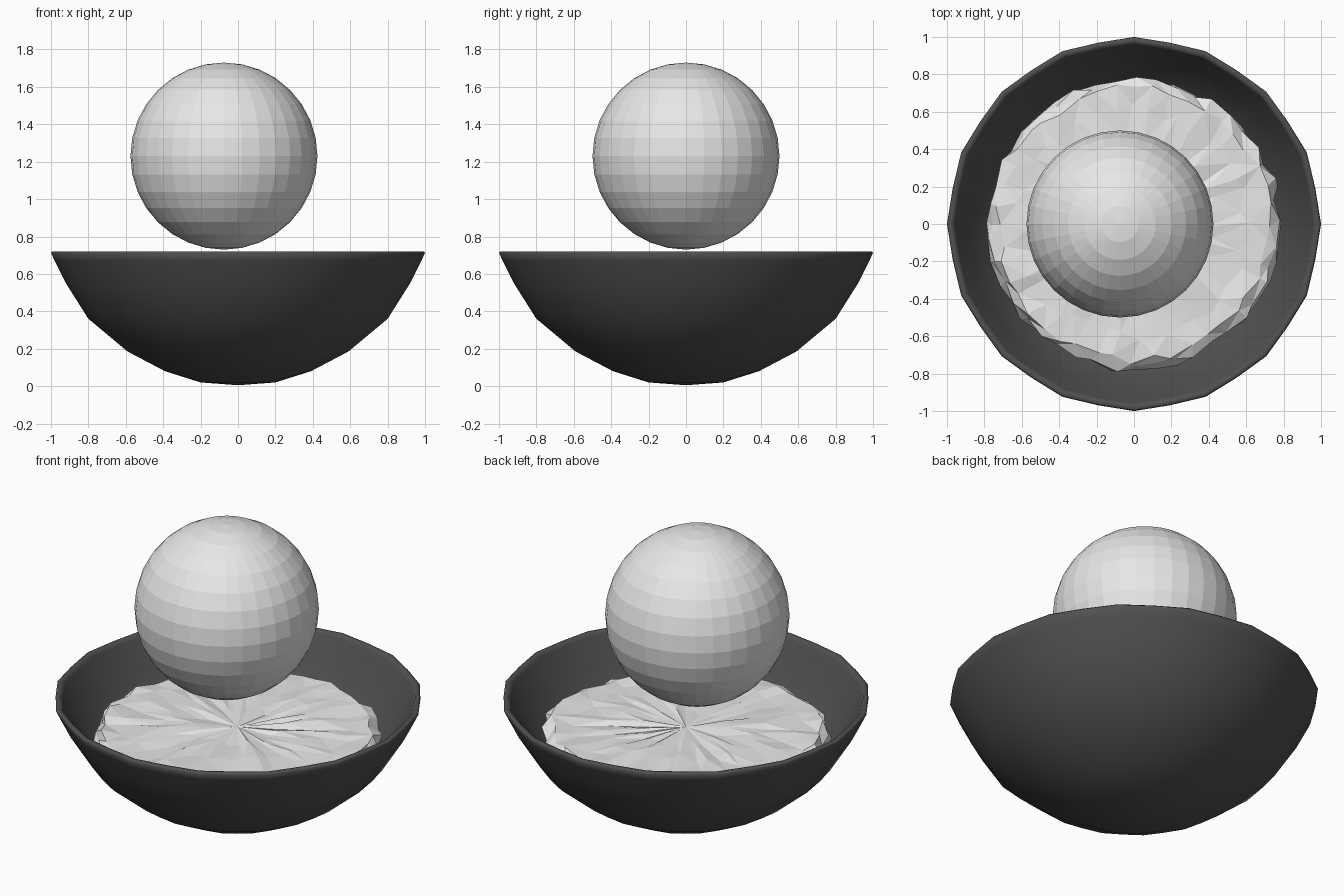
import bpy, bmesh, math, random

if "Cube" in bpy.data.objects:
    bpy.data.objects.remove(bpy.data.objects["Cube"])
random.seed(4)


def material(name, v):
    m = bpy.data.materials.new(name)
    m.diffuse_color = (v, v, v, 1)
    m.use_nodes = True
    m.node_tree.nodes["Principled BSDF"].inputs["Base Color"].default_value = m.diffuse_color
    return m


dark = material("dark grey", 0.08)
light = material("light grey", 0.8)


def lathe(name, profile, segs, mat, shape):
    """Revolve (r, z) points; shape(i, j, r, z, a) returns each vertex."""
    bm = bmesh.new()
    rings = []
    for j, (r, z) in enumerate(profile):
        if r == 0:
            rings.append([bm.verts.new((0, 0, z))] * segs)
        else:
            rings.append([bm.verts.new(shape(i, j, r, z, 2 * math.pi * i / segs))
                          for i in range(segs)])
    for a, b in zip(rings, rings[1:]):
        for i in range(segs):
            k = (i + 1) % segs
            quad = list(dict.fromkeys((a[i], a[k], b[k], b[i])))
            bm.faces.new(quad)
    bmesh.ops.recalc_face_normals(bm, faces=bm.faces)
    me = bpy.data.meshes.new(name)
    bm.to_mesh(me)
    bm.free()
    me.materials.append(mat)
    ob = bpy.data.objects.new(name, me)
    bpy.context.collection.objects.link(ob)
    return ob


# bowl: faintly sixteen-sided, smooth shaded
def bowl_point(i, j, r, z, a):
    r *= 0.988 if i % 2 else 1.0
    return r * math.cos(a), r * math.sin(a), z


outer = [(0, 0.005), (0.2, 0.02), (0.39, 0.08), (0.59, 0.185), (0.8, 0.36),
         (0.92, 0.55), (0.98, 0.67), (1.0, 0.712), (0.992, 0.72)]
inner = [(0.972, 0.72), (0.96, 0.70), (0.89, 0.55), (0.775, 0.38),
         (0.57, 0.21), (0.38, 0.11), (0.2, 0.05), (0, 0.035)]
bowl = lathe("bowl", outer + inner, 32, dark, bowl_point)
for p in bowl.data.polygons:
    p.use_smooth = True


# filling: rough, faceted surface with a ragged edge
def fill_point(i, j, r, z, a):
    if j < 4:
        r += random.uniform(-0.04, 0.04)
        z += random.uniform(-0.012, 0.012)
        a += random.uniform(-0.05, 0.05)
    elif j < 7:
        r += random.uniform(-0.025, 0.025)
        z += random.uniform(-0.015, 0.015)
        a += random.uniform(-0.03, 0.03)
    return r * math.cos(a), r * math.sin(a), z


fill = lathe("filling", [(0, 0.54), (0.22, 0.54), (0.42, 0.54), (0.6, 0.54),
                         (0.725, 0.54), (0.775, 0.505), (0.77, 0.45),
                         (0.7, 0.35), (0.54, 0.22), (0.3, 0.10), (0, 0.055)],
             44, light, fill_point)
bm = bmesh.new()
bm.from_mesh(fill.data)
bmesh.ops.triangulate(bm, faces=bm.faces)
bm.to_mesh(fill.data)
bm.free()

# ball floating above the bowl, flat faces
bpy.ops.mesh.primitive_uv_sphere_add(segments=32, ring_count=16, radius=0.5,
                                     location=(-0.075, 0, 1.23))
ball = bpy.context.object
ball.name = "ball"
ball.data.materials.append(light)
